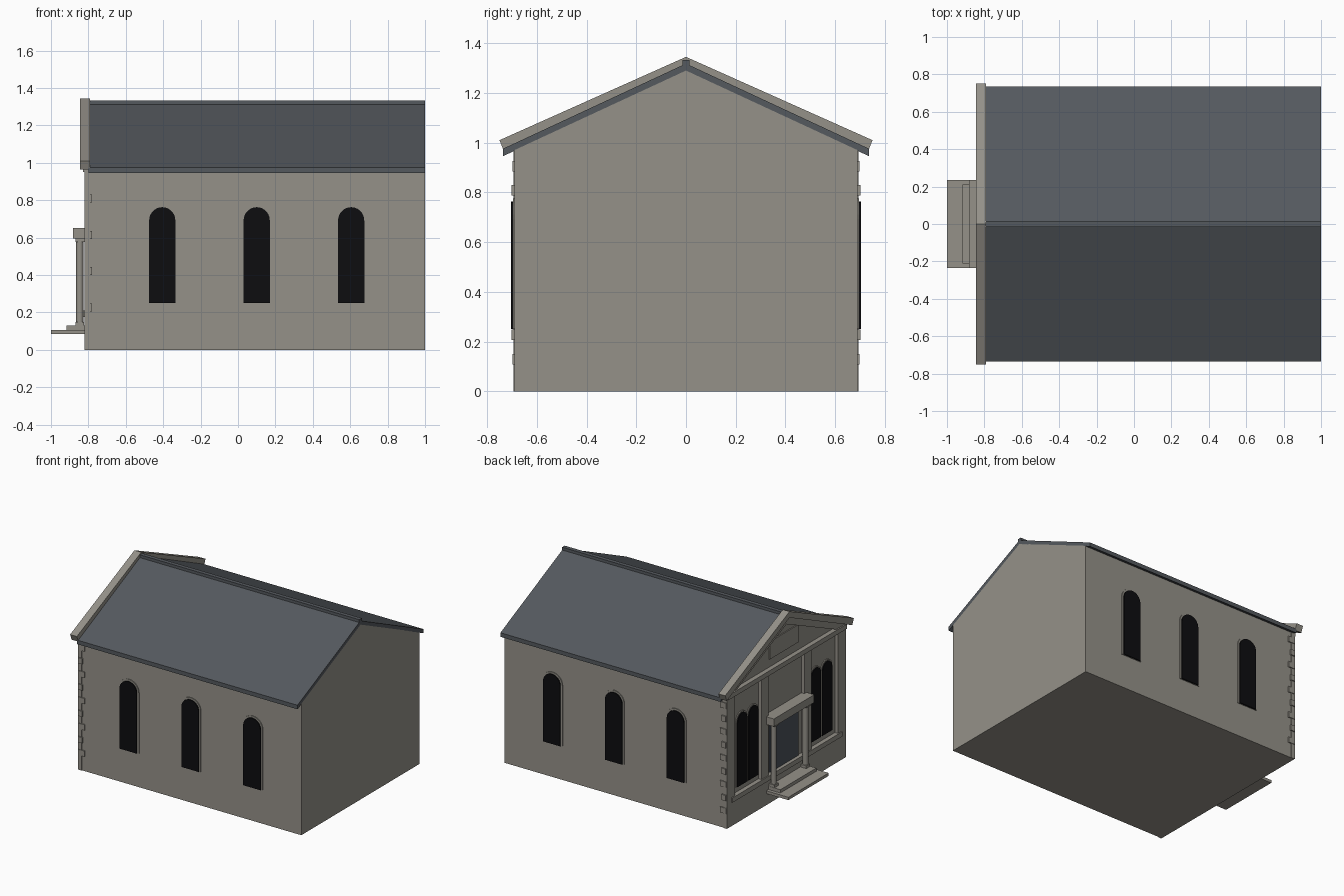
import bpy
import bmesh
import math

if "Cube" in bpy.data.objects:
    bpy.data.objects.remove(bpy.data.objects["Cube"], do_unlink=True)


def material(name, rgb):
    m = bpy.data.materials.new(name)
    m.use_nodes = True
    m.diffuse_color = (*rgb, 1)
    m.node_tree.nodes["Principled BSDF"].inputs["Base Color"].default_value = (*rgb, 1)
    return m


STONE = material("stone", (0.30, 0.285, 0.25))
SLATE = material("slate", (0.09, 0.10, 0.112))
GLASS = material("dark_glass", (0.004, 0.004, 0.005))
DOOR = material("door_grey", (0.07, 0.085, 0.105))


def prism(name, pts, axis, a, b, mat):
    """Extrude a profile, (y, z) along x or (x, z) along y, from a to b."""
    bm = bmesh.new()
    rings = []
    for d in (a, b):
        rings.append([bm.verts.new((d, u, v) if axis == "x" else (u, d, v)) for u, v in pts])
    bm.faces.new(rings[0])
    bm.faces.new(rings[1])
    n = len(pts)
    for i in range(n):
        j = (i + 1) % n
        bm.faces.new((rings[0][i], rings[0][j], rings[1][j], rings[1][i]))
    bmesh.ops.recalc_face_normals(bm, faces=bm.faces)
    mesh = bpy.data.meshes.new(name)
    bm.to_mesh(mesh)
    bm.free()
    mesh.materials.append(mat)
    ob = bpy.data.objects.new(name, mesh)
    bpy.context.collection.objects.link(ob)
    return ob


def box(name, x, y, z, mat=STONE):
    pts = [(y[0], z[0]), (y[1], z[0]), (y[1], z[1]), (y[0], z[1])]
    return prism(name, pts, "x", x[0], x[1], mat)


def arch(centre, half, bottom, top):
    """Outline of a round-headed opening."""
    spring = top - half
    curve = [(centre + half * math.cos(math.pi * i / 14),
              spring + half * math.sin(math.pi * i / 14)) for i in range(15)]
    return [(centre + half, bottom)] + curve + [(centre - half, bottom)]


def chevron(half, apex, eave, thick, lean=0.0):
    """Gable-shaped band, with end faces leaning inwards."""
    return [(-half, eave), (0, apex), (half, eave),
            (half - lean, eave - thick), (0, apex - thick), (lean - half, eave - thick)]


# Main hall
FRONT, WALL = -0.82, -0.795
gable = [(-0.69, 0), (0.69, 0), (0.69, 0.97), (0, 1.29), (-0.69, 0.97)]
prism("hall_walls", gable, "x", WALL, 1.0, STONE)

# Roof, ridge cap and gable coping
prism("roof", chevron(0.735, 1.318, 0.976, 0.03), "x", -0.80, 1.0, SLATE)
box("ridge_cap", (-0.80, 1.0), (-0.015, 0.015), (1.30, 1.332), SLATE)
prism("gable_coping", chevron(0.75, 1.345, 1.01, 0.045, 0.018), "x", -0.845, -0.79, STONE)
prism("pediment_rake", chevron(0.69, 1.305, 0.995, 0.06), "x", FRONT, WALL, STONE)

# Facade plinth, ledge, cornice, plaque and inner pilasters
box("plinth", (FRONT, WALL), (-0.69, 0.69), (0, 0.18))
box("plinth_ledge", (-0.828, WALL), (-0.64, 0.64), (0.175, 0.21))
box("cornice", (-0.83, WALL), (-0.69, 0.69), (0.95, 0.985))
box("pediment_plaque", (-0.803, WALL), (-0.17, 0.17), (1.045, 1.175))

for s, side in ((1, "back"), (-1, "front")):
    box("inner_pilaster_" + side, (FRONT, WALL), (s * 0.21, s * 0.29), (0.18, 0.95))
    # Corner pilaster with alternating quoins
    box("corner_pilaster_" + side, (FRONT, -0.79), (s * 0.60, s * 0.694), (0, 0.97))
    for i in range(9):
        z = 0.13 + 0.097 * i
        long = i % 2 == 0
        box(f"quoin_{side}_{i}", (-0.815, -0.765 if long else -0.78),
            (s * 0.66, s * (0.698 if long else 0.702)), (z - 0.021, z + 0.021))
    # Side windows
    for i, x in enumerate((-0.405, 0.10, 0.605)):
        prism(f"window_frame_{side}_{i}", arch(x, 0.083, 0.25, 0.776), "y",
              s * 0.68, s * 0.696, STONE)
        prism(f"window_pane_{side}_{i}", arch(x, 0.07, 0.25, 0.763), "y",
              s * 0.695, s * 0.704, GLASS)
    # Paired facade windows
    for i, y in enumerate((0.365, 0.495)):
        prism(f"facade_frame_{side}_{i}", arch(s * y, 0.065, 0.25, 0.79), "x",
              -0.802, WALL, STONE)
        prism(f"facade_pane_{side}_{i}", arch(s * y, 0.056, 0.25, 0.78), "x",
              -0.808, -0.80, GLASS)
    # Porch columns
    bpy.ops.mesh.primitive_cylinder_add(vertices=16, radius=0.019, depth=0.46,
                                        location=(-0.846, s * 0.185, 0.36))
    column = bpy.context.object
    column.name = "porch_column_" + side
    column.data.materials.append(STONE)
    bpy.ops.object.shade_smooth_by_angle()
    box("column_base_" + side, (-0.868, -0.824), (s * 0.162, s * 0.208), (0.13, 0.15))
    box("column_capital_" + side, (-0.87, -0.822), (s * 0.16, s * 0.21), (0.578, 0.6))

# Door, porch lintel and steps
box("door", (-0.802, WALL), (-0.165, 0.165), (0.13, 0.59), DOOR)
box("porch_lintel", (-0.882, WALL), (-0.235, 0.235), (0.595, 0.652))
box("lower_step", (-1.0, WALL), (-0.235, 0.235), (0.085, 0.106))
box("upper_step", (-0.917, WALL), (-0.21, 0.21), (0.106, 0.13))
